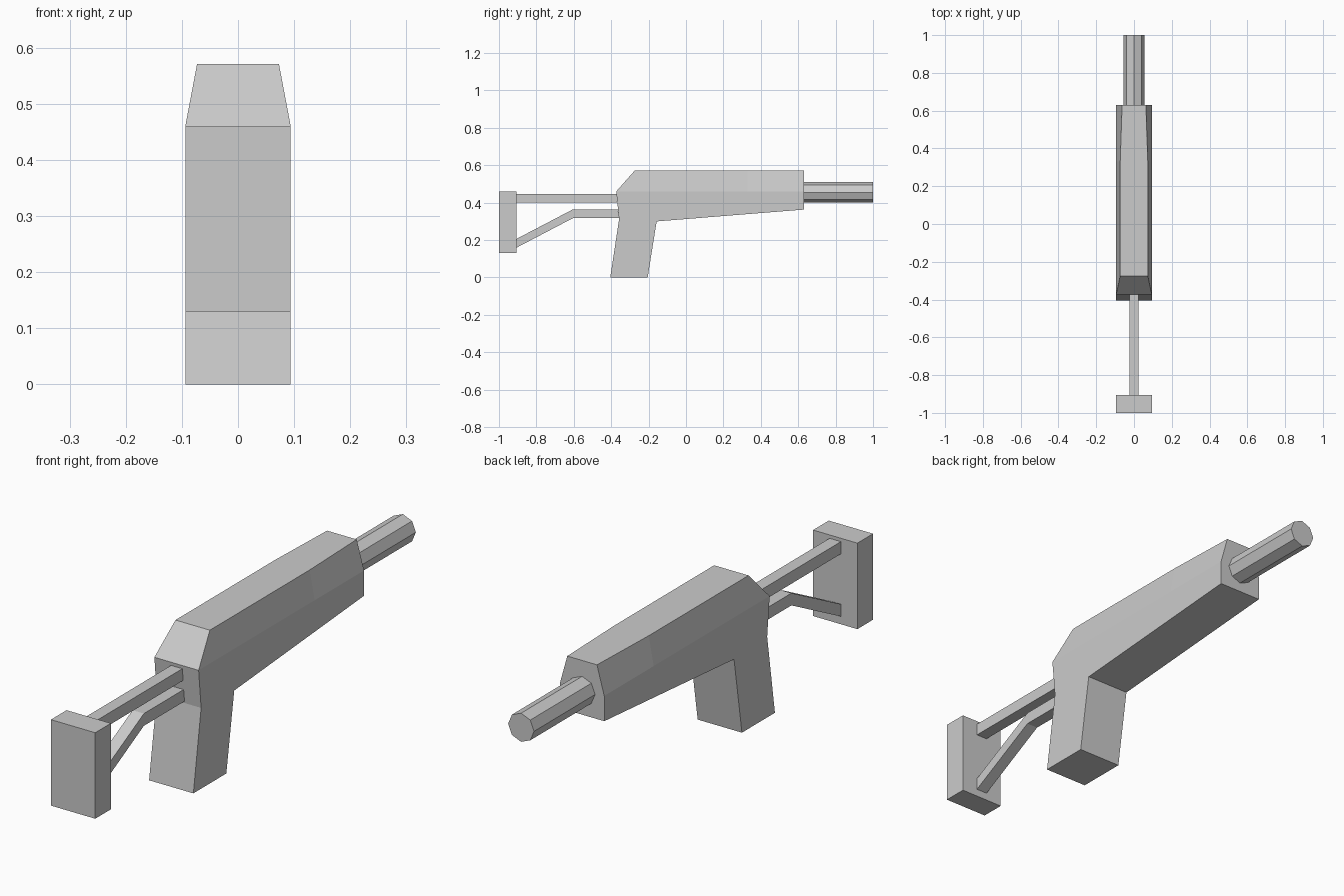
import bpy, bmesh, math
from mathutils import Matrix

if "Cube" in bpy.data.objects:
    bpy.data.objects.remove(bpy.data.objects["Cube"])

GREY = (0.6, 0.6, 0.6, 1.0)
grey = bpy.data.materials.new("plain grey")
grey.use_nodes = True
grey.diffuse_color = GREY
grey.node_tree.nodes["Principled BSDF"].inputs["Base Color"].default_value = GREY


def finish(name, bm):
    bmesh.ops.recalc_face_normals(bm, faces=bm.faces)
    mesh = bpy.data.meshes.new(name)
    bm.to_mesh(mesh)
    bm.free()
    mesh.materials.append(grey)
    obj = bpy.data.objects.new(name, mesh)
    bpy.context.collection.objects.link(obj)
    return obj


def slab(profile, half_width):
    """Extrude a (y, z) side profile across x."""
    bm = bmesh.new()
    face = bm.faces.new([bm.verts.new((-half_width, y, z)) for y, z in profile])
    out = bmesh.ops.extrude_face_region(bm, geom=[face])
    moved = [g for g in out["geom"] if isinstance(g, bmesh.types.BMVert)]
    bmesh.ops.translate(bm, verts=moved, vec=(2 * half_width, 0, 0))
    return bm


# Body and grip: one side profile, cut at the shoulder, then narrowed on top
SHOULDER, WIDE = 0.46, 0.094
body = slab([(-0.405, 0), (-0.205, 0), (-0.157, 0.30), (0.63, 0.363), (0.63, 0.571),
             (-0.275, 0.571), (-0.373, SHOULDER), (-0.358, 0.31)], WIDE)
for co, no in (((0, 0, SHOULDER), (0, 0, 1)), ((0, 0.33, 0), (0, 1, 0))):
    geom = body.verts[:] + body.edges[:] + body.faces[:]
    bmesh.ops.bisect_plane(body, geom=geom, dist=0.0005, plane_co=co, plane_no=no)
for v in body.verts:
    if v.co.z > SHOULDER + 0.05:
        v.co.x = math.copysign(0.063 if v.co.y > 0.5 else 0.073, v.co.x)
finish("body_and_grip", body)

# Eight-sided barrel
barrel = bmesh.new()
bmesh.ops.create_cone(barrel, cap_ends=True, segments=8, radius1=0.055, radius2=0.055,
                      depth=0.37,
                      matrix=Matrix.Translation((0, 0.815, 0.455)) @ Matrix.Rotation(math.pi / 2, 4, "X"))
finish("barrel", barrel)

# Stock: shoulder pad, straight upper strut and bent lower strut
finish("shoulder_pad", slab([(-1, 0.13), (-0.905, 0.13), (-0.905, 0.46), (-1, 0.46)], WIDE))
finish("upper_strut", slab([(-0.905, 0.40), (-0.368, 0.40), (-0.368, 0.447), (-0.905, 0.447)], 0.024))
finish("lower_strut", slab([(-0.905, 0.16), (-0.605, 0.317), (-0.358, 0.317),
                            (-0.364, 0.364), (-0.605, 0.364), (-0.905, 0.207)], 0.024))
